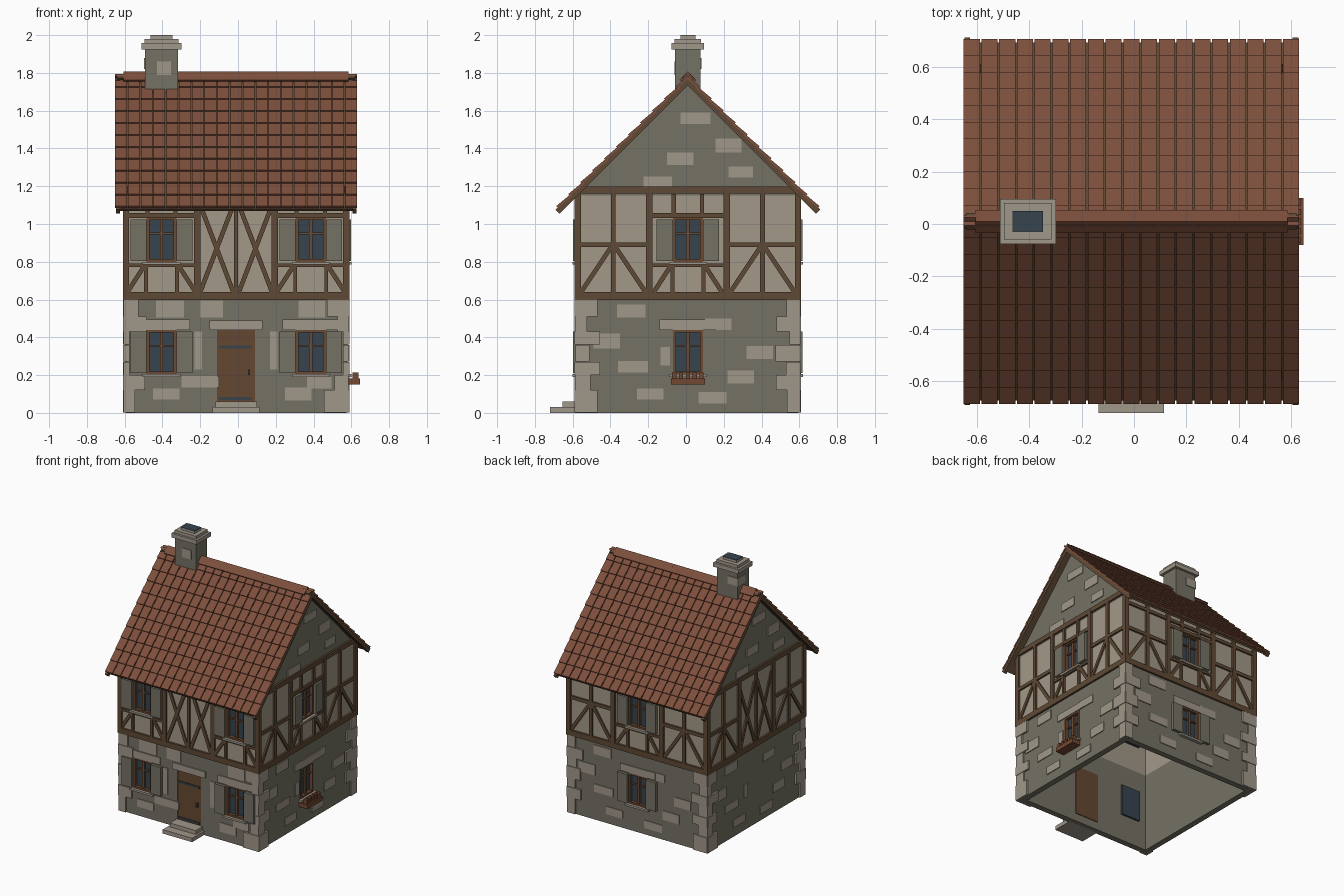
import bpy, bmesh, math, random
from mathutils import Matrix, Vector

cube = bpy.data.objects.get("Cube")
if cube:
    bpy.data.objects.remove(cube, do_unlink=True)
random.seed(4)


def material(name, code):
    lin = [(int(code[i:i + 2], 16) / 255 + 0.055) ** 2.4 / 1.055 ** 2.4 for i in (0, 2, 4)]
    m = bpy.data.materials.new(name)
    m.use_nodes = True
    m.diffuse_color = (*lin, 1)
    m.node_tree.nodes["Principled BSDF"].inputs["Base Color"].default_value = (*lin, 1)
    return m


STONE = material("dark stone", "757264")
PALE = material("pale stone", "a0978a")
PLASTER = material("plaster", "a29887")
TIMBER = material("timber", "5f4a35")
TILE = material("roof tile", "7d4f3c")
DOOR = material("door wood", "644831")
FRAME = material("window wood", "6b4a33")
GLASS = material("blue glass", "36444f")
IRON = material("iron", "3a424a")
CLAY = material("clay brown", "744832")

H = 0.585                       # half width of the walls
SHIFT = Matrix.Translation((-0.01, 0.01, 0))
FRONT, RIGHT, BACK, LEFT = range(4)
SIDE = ["front", "right", "back", "left"]
parts = {}


def add_box(name, mat, lo, hi, matrix=Matrix.Identity(4)):
    """Add a box to the named part."""
    bm = parts.setdefault(name, (bmesh.new(), mat))[0]
    lo, hi = Vector(lo), Vector(hi)
    place = Matrix.Translation((lo + hi) / 2) @ Matrix.Diagonal((*(hi - lo), 1))
    bmesh.ops.create_cube(bm, size=1, matrix=SHIFT @ matrix @ place)


def turn(side):
    return Matrix.Rotation(side * math.pi / 2, 4, 'Z')


def plate(name, mat, side, u0, u1, z0, z1, out, back=-0.01):
    """Box on a wall: u runs along the wall, out is how far it stands proud."""
    add_box(SIDE[side] + "_" + name, mat, (u0, -H - out, z0), (u1, -H - back, z1), turn(side))


def beam(side, a, b, w=0.024, out=0.011):
    """Sloping brace in the wall plane."""
    du, dz = b[0] - a[0], b[1] - a[1]
    m = turn(side) @ Matrix.Translation((a[0], -H, a[1])) @ Matrix.Rotation(-math.atan2(dz, du), 4, 'Y')
    add_box(SIDE[side] + "_timbers", TIMBER, (0, -out, -w / 2), (math.hypot(du, dz), 0.01, w / 2), m)


def post(side, u, z0, z1, w=0.03, out=0.015):
    plate("timbers", TIMBER, side, u - w / 2, u + w / 2, z0, z1, out)


def rail(side, u0, u1, z, w=0.026, out=0.013):
    plate("timbers", TIMBER, side, u0, u1, z - w / 2, z + w / 2, out)


def mesh_object(name, bm, mat):
    bmesh.ops.recalc_face_normals(bm, faces=bm.faces)
    mesh = bpy.data.meshes.new(name)
    bm.to_mesh(mesh)
    bm.free()
    mesh.materials.append(mat)
    ob = bpy.data.objects.new(name, mesh)
    bpy.context.collection.objects.link(ob)
    return ob


def wall_ring(name, mat, z0, z1, t=0.045):
    """Hollow square wall, open above and below."""
    bm = bmesh.new()
    rings = [[bm.verts.new(SHIFT @ Vector((x * r, y * r, z))) for x, y in ((-1, -1), (1, -1), (1, 1), (-1, 1))]
             for r, z in ((H, z0), (H, z1), (H - t, z1), (H - t, z0))]
    for k in range(4):
        a, b = rings[k], rings[(k + 1) % 4]
        for i in range(4):
            j = (i + 1) % 4
            bm.faces.new((a[i], a[j], b[j], b[i]))
    return mesh_object(name, bm, mat)


# Windows, with recessed glass and an opening cut in the wall
def window(side, c, z0, shutters=True, h=0.235, w=0.08):
    z1 = z0 + h
    add_box("opening_cutter", STONE, (c - w, -H - 0.1, z0), (c + w, -H + 0.1, z1), turn(side))
    plate("window_glass", GLASS, side, c - w, c + w, z0, z1, -0.02, -0.06)
    for s in (-1, 1):
        plate("window_frames", FRAME, side, *sorted((c + s * w, c + s * (w - 0.016))), z0, z1, 0.004, -0.05)
        if shutters:
            plate("shutters", STONE, side, *sorted((c + s * w, c + s * (w + 0.085))), z0 + 0.005, z1 - 0.01, 0.022)
    for z in (z0, z1 - 0.014):
        plate("window_frames", FRAME, side, c - w, c + w, z, z + 0.014, 0.004, -0.05)
    plate("window_frames", FRAME, side, c - 0.009, c + 0.009, z0, z1, -0.005, -0.05)
    plate("window_frames", FRAME, side, c - w, c + w, z0 + h * 0.62, z0 + h * 0.62 + 0.01, -0.008, -0.05)
    plate("window_sills", PALE, side, c - w - 0.02, c + w + 0.02, z0 - 0.015, z0, 0.025)


def window_bay(side, c):
    window(side, c, 0.80)
    rail(side, c - 0.19, c + 0.19, 1.045)
    rail(side, c - 0.19, c + 0.19, 0.782, 0.018)
    for s in (-1, 1):
        post(side, c + s * 0.082, 0.62, 0.79, 0.02)
        post(side, c + s * 0.075, 1.04, 1.16, 0.022)
        beam(side, (c + s * 0.18, 0.64), (c + s * 0.09, 0.78))


def cross_bay(side):
    post(side, 0, 0.62, 1.18, 0.02)
    for s in (-1, 1):
        beam(side, (s * 0.19, 0.64), (s * 0.015, 1.1))
        beam(side, (s * 0.015, 0.64), (s * 0.19, 1.1), out=0.009)


def brace_bay(side, c):
    post(side, c, 0.62, 1.18, 0.026)
    rail(side, c - 0.19, c + 0.19, 0.89)
    for s in (-1, 1):
        beam(side, (c + s * 0.17, 0.64), (c + s * 0.01, 0.88))


# Timber framed upper floor
for side in range(4):
    rail(side, -0.6, 0.6, 0.618, 0.042, 0.015)
    gabled = side in (RIGHT, LEFT)
    rail(side, -0.58, 0.58, 1.18 if gabled else 1.09, 0.036 if gabled else 0.024, 0.014)
    top = 1.18 if gabled else 1.13
    for u, w in ((0.583, 0.034), (0.205, 0.034)):
        post(side, u, 0.6, top, w)
        post(side, -u, 0.6, top, w)
    for s in (-1, 1):
        (window_bay if side == FRONT else brace_bay)(side, s * 0.395)
    (cross_bay if side in (FRONT, LEFT) else window_bay)(*((side,) if side in (FRONT, LEFT) else (side, 0)))

# Ground floor windows with stone lintels
for side, c in ((FRONT, -0.395), (FRONT, 0.395), (RIGHT, 0), (BACK, 0)):
    window(side, c, 0.205, side != RIGHT)
    plate("lintels", PALE, side, c - 0.15, c + 0.15, 0.44, 0.495, 0.008)

# Door, hardware and steps
add_box("opening_cutter", STONE, (-0.1, -H - 0.1, 0.06), (0.1, -H + 0.1, 0.44))
plate("door", DOOR, FRONT, -0.1, 0.1, 0.06, 0.44, -0.005, -0.05)
for z in (0.075, 0.35):
    plate("door_straps", IRON, FRONT, -0.09, 0.085, z - 0.008, z + 0.008, 0.002)
plate("door_handle", IRON, FRONT, 0.062, 0.074, 0.2, 0.23, 0.012)
plate("lintels", PALE, FRONT, -0.14, 0.14, 0.44, 0.49, 0.009)
plate("door_step", PALE, FRONT, -0.125, 0.125, 0, 0.03, 0.145)
plate("door_step", PALE, FRONT, -0.11, 0.11, 0.03, 0.06, 0.08)

# Flower box under the right window
plate("flower_box", CLAY, RIGHT, -0.09, 0.09, 0.15, 0.182, 0.072)
for k in range(5):
    u = -0.072 + k * 0.036
    plate("flower_box", CLAY, RIGHT, u - 0.011, u + 0.011, 0.18, 0.215, 0.062, 0.03)

# Corner stones alternate long and short round each corner
for side in range(4):
    for s in (-1, 1):
        z = 0
        for k, h in enumerate((0.12, 0.08, 0.07, 0.09, 0.07, 0.08, 0.09)):
            long = (k + side + (s > 0)) % 2
            reach = (0.13 if long else 0.075) + random.uniform(-0.015, 0.01)
            if side == FRONT and 0.2 <= z < 0.42:
                reach = 0.035
            plate("corner_stones", PALE, side, *sorted((s * 0.596, s * (0.6 - reach))), z + 0.001, z + h, 0.011 + long * 0.003)
            z += h

# Scattered pale stones: centre, height, width, depth
FRONT_STONES = [(-0.35, 0.55, 0.15, 0.09), (-0.13, 0.55, 0.12, 0.09), (0.4, 0.55, 0.14, 0.09), (-0.2, 0.33, 0.04, 0.2),
                (0.2, 0.33, 0.04, 0.2), (-0.19, 0.165, 0.2, 0.06), (-0.37, 0.1, 0.14, 0.06), (0.33, 0.1, 0.14, 0.07),
                (0.44, 0.16, 0.13, 0.06)]
SIDE_STONES = [(-0.43, 0.38, 0.14, 0.08), (-0.29, 0.245, 0.16, 0.06), (0.16, 0.47, 0.14, 0.06), (0.38, 0.32, 0.14, 0.07),
               (0.28, 0.19, 0.14, 0.07), (-0.12, 0.3, 0.05, 0.1), (-0.2, 0.1, 0.14, 0.06), (-0.3, 0.54, 0.15, 0.07),
               (0.13, 0.08, 0.15, 0.06)]
GABLE_STONES = [(0.04, 1.56, 0.16, 0.06), (0.215, 1.415, 0.14, 0.075), (-0.04, 1.345, 0.14, 0.065),
                (0.28, 1.275, 0.13, 0.06), (-0.16, 1.225, 0.15, 0.055)]
for side in range(4):
    stones = FRONT_STONES if side == FRONT else SIDE_STONES
    for u, z, w, h in stones + (GABLE_STONES if side in (RIGHT, LEFT) else []):
        plate("pale_stones", PALE, side, u - w / 2, u + w / 2, z - h / 2, z + h / 2, 0.006)

# Roof: deck, barge boards and overlapping tiles on each slope
RIDGE, SLOPE = 1.79, 0.985
COLS, ROWS = 19, 11
pitch = math.radians(45)
for s, label in ((0, "front"), (2, "back")):
    # local x along the ridge, -y down the slope, z outward
    m = turn(s) @ Matrix.Translation((0, 0, RIDGE)) @ Matrix.Rotation(pitch, 4, 'X')
    add_box(label + "_roof_deck", TIMBER, (-0.63, -SLOPE, -0.035), (0.63, 0.01, -0.02), m)
    for e in (-1, 1):
        xs = sorted((e * 0.615, e * 0.637))
        add_box(label + "_barge_board", TIMBER, (xs[0], -SLOPE - 0.015, -0.04), (xs[1], 0, -0.009), m)
    cw, rl = 1.286 / COLS, SLOPE / ROWS
    for r in range(ROWS):
        for c in range(COLS):
            x = -0.643 + c * cw
            lift = m @ Matrix.Translation((x, -(r + 1) * rl, -0.012)) @ Matrix.Rotation(-0.09, 4, 'X')
            add_box(label + "_roof_tiles", TILE, (0.003, 0, 0), (cw - 0.003, rl + 0.012, 0.013), lift)
    add_box("ridge_cap", TILE, (-0.595, -0.05, 0), (0.595, 0.012, 0.012), m)

# Chimney with stepped cap and dark flue
for name, mat, w, d, z0, z1 in (("chimney", STONE, 0.088, 0.067, 1.6, 1.93), ("chimney_cap", PALE, 0.107, 0.086, 1.925, 1.957),
                                ("chimney_cap", PALE, 0.09, 0.07, 1.955, 1.98), ("chimney_cap", PALE, 0.058, 0.04, 1.978, 1.997),
                                ("chimney_flue", GLASS, 0.057, 0.039, 1.99, 2.0)):
    add_box(name, mat, (-0.395 - w, -d, z0), (-0.395 + w, d, z1))
add_box("chimney_stones", PALE, (-0.42, -0.072, 1.79), (-0.345, 0.03, 1.86))
add_box("chimney_stones", PALE, (-0.488, -0.02, 1.82), (-0.4, 0.072, 1.88))

# Gable walls
for e, label in ((-1, "left"), (1, "right")):
    bm = bmesh.new()
    tri = [bm.verts.new(SHIFT @ Vector((e * H, y, z))) for y, z in ((-0.585, 1.15), (0.585, 1.15), (0, 1.745))]
    out = bmesh.ops.extrude_face_region(bm, geom=[bm.faces.new(tri)])["geom"]
    bmesh.ops.translate(bm, vec=(-e * 0.03, 0, 0), verts=[v for v in out if isinstance(v, bmesh.types.BMVert)])
    mesh_object(label + "_gable", bm, STONE)

# Walls with the openings cut through
walls = [wall_ring("ground_floor_walls", STONE, 0, 0.6), wall_ring("upper_floor_walls", PLASTER, 0.6, 1.15)]
objects = {name: mesh_object(name, *part) for name, part in parts.items()}
cutter = objects["opening_cutter"]
cutter.hide_render = True
for wall in walls:
    mod = wall.modifiers.new("openings", 'BOOLEAN')
    mod.operation, mod.solver, mod.object = 'DIFFERENCE', 'EXACT', cutter
    bpy.context.view_layer.objects.active = wall
    bpy.ops.object.modifier_apply(modifier=mod.name)
bpy.data.objects.remove(cutter, do_unlink=True)
